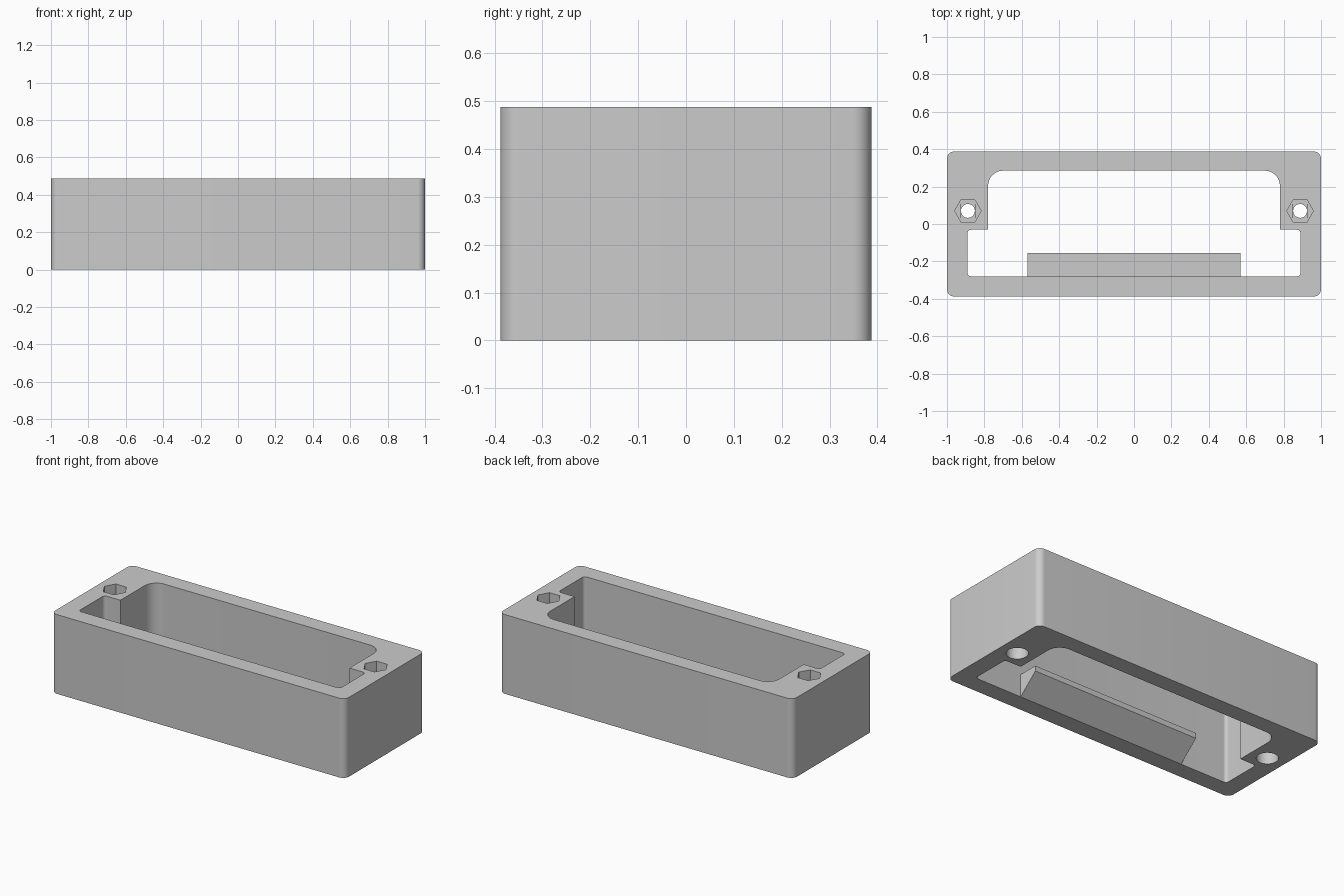
import bpy, bmesh, math
from mathutils import Vector

cube = bpy.data.objects.get("Cube")
if cube:
    bpy.data.objects.remove(cube, do_unlink=True)

grey = bpy.data.materials.new("plain grey")
grey.use_nodes = True
COLOUR = (0.6, 0.6, 0.6, 1)
grey.diffuse_color = COLOUR
grey.node_tree.nodes["Principled BSDF"].inputs["Base Color"].default_value = COLOUR

HEIGHT = 0.488
DEPTH = 0.388


def rounded(corners, steps=10):
    """Outline from (x, y, radius) corners, with arcs where radius > 0."""
    out = []
    for i, (x, y, r) in enumerate(corners):
        p = Vector((x, y))
        if r == 0:
            out.append(p)
            continue
        a = (Vector(corners[i - 1][:2]) - p).normalized()
        b = (Vector(corners[(i + 1) % len(corners)][:2]) - p).normalized()
        centre = p + (a + b) * r
        for k in range(steps + 1):
            t = k / steps * math.pi / 2
            out.append(centre - b * r * math.cos(t) - a * r * math.sin(t))
    return out


def ngon(x, y, r, sides):
    return [Vector((x + r * math.cos(k * math.tau / sides),
                    y + r * math.sin(k * math.tau / sides))) for k in range(sides)]


def box(x, y, w, h):
    return [Vector((x + i * w, y + j * h)) for i, j in ((-1, -1), (1, -1), (1, 1), (-1, 1))]


def extrude(name, points, offset):
    """Solid made by sweeping a closed 3D outline along an offset."""
    bm = bmesh.new()
    face = bm.faces.new([bm.verts.new(p) for p in points])
    new = bmesh.ops.extrude_face_region(bm, geom=[face])["geom"]
    bmesh.ops.translate(bm, vec=offset,
                        verts=[v for v in new if isinstance(v, bmesh.types.BMVert)])
    bmesh.ops.recalc_face_normals(bm, faces=bm.faces)
    mesh = bpy.data.meshes.new(name)
    bm.to_mesh(mesh)
    bm.free()
    mesh.materials.append(grey)
    obj = bpy.data.objects.new(name, mesh)
    bpy.context.collection.objects.link(obj)
    return obj


def prism(name, outline, z0, z1):
    return extrude(name, [(p.x, p.y, z0) for p in outline], (0, 0, z1 - z0))


def activate(obj):
    bpy.ops.object.select_all(action="DESELECT")
    obj.select_set(True)
    bpy.context.view_layer.objects.active = obj


def cut(target, outline, z0, z1):
    cutter = prism("cutter", outline, z0, z1)
    cutter.hide_render = True
    mod = target.modifiers.new("cut", "BOOLEAN")
    mod.operation = "DIFFERENCE"
    mod.solver = "EXACT"
    mod.object = cutter
    activate(target)
    bpy.ops.object.modifier_apply(modifier=mod.name)
    bpy.data.objects.remove(cutter, do_unlink=True)


# Outer block with rounded upright corners
R = 0.04
frame = prism("frame", rounded([(-1, -DEPTH, R), (1, -DEPTH, R),
                                (1, DEPTH, R), (-1, DEPTH, R)]), 0, HEIGHT)

# Through opening: wide at the front, narrow and rounded at the back
half = [(0.89, -0.28, 0.02), (0.89, -0.03, 0.02), (0.78, -0.03, 0), (0.78, 0.285, 0.08)]
opening = half + [(-x, y, r) for x, y, r in reversed(half)]
cut(frame, rounded(opening), -0.1, HEIGHT + 0.1)

# Screw holes: nut pocket on top, stepped floor, shaft, head recess below
HOLE = 0.037
FLOOR = HEIGHT - 0.13
for side in (-1, 1):
    x, y = side * 0.888, 0.07
    cut(frame, ngon(x, y, 0.071, 6), FLOOR, HEIGHT + 0.1)
    cut(frame, box(x, y, HOLE, 0.061), FLOOR - 0.005, FLOOR + 0.02)
    cut(frame, box(x, y, HOLE, HOLE), FLOOR - 0.01, FLOOR + 0.01)
    cut(frame, ngon(x, y, HOLE, 32), -0.1, HEIGHT)
    cut(frame, ngon(x, y, 0.061, 32), -0.1, 0.13)

# Ledge with a sloping underside on the inner front wall
profile = [(-0.28, 0), (-0.155, 0.107), (-0.155, 0.14), (-0.28, 0.14)]
ledge = extrude("inner_ledge", [(-0.57, y, z) for y, z in profile], (1.14, 0, 0))

activate(frame)
bpy.ops.object.shade_smooth_by_angle(angle=math.radians(30))
